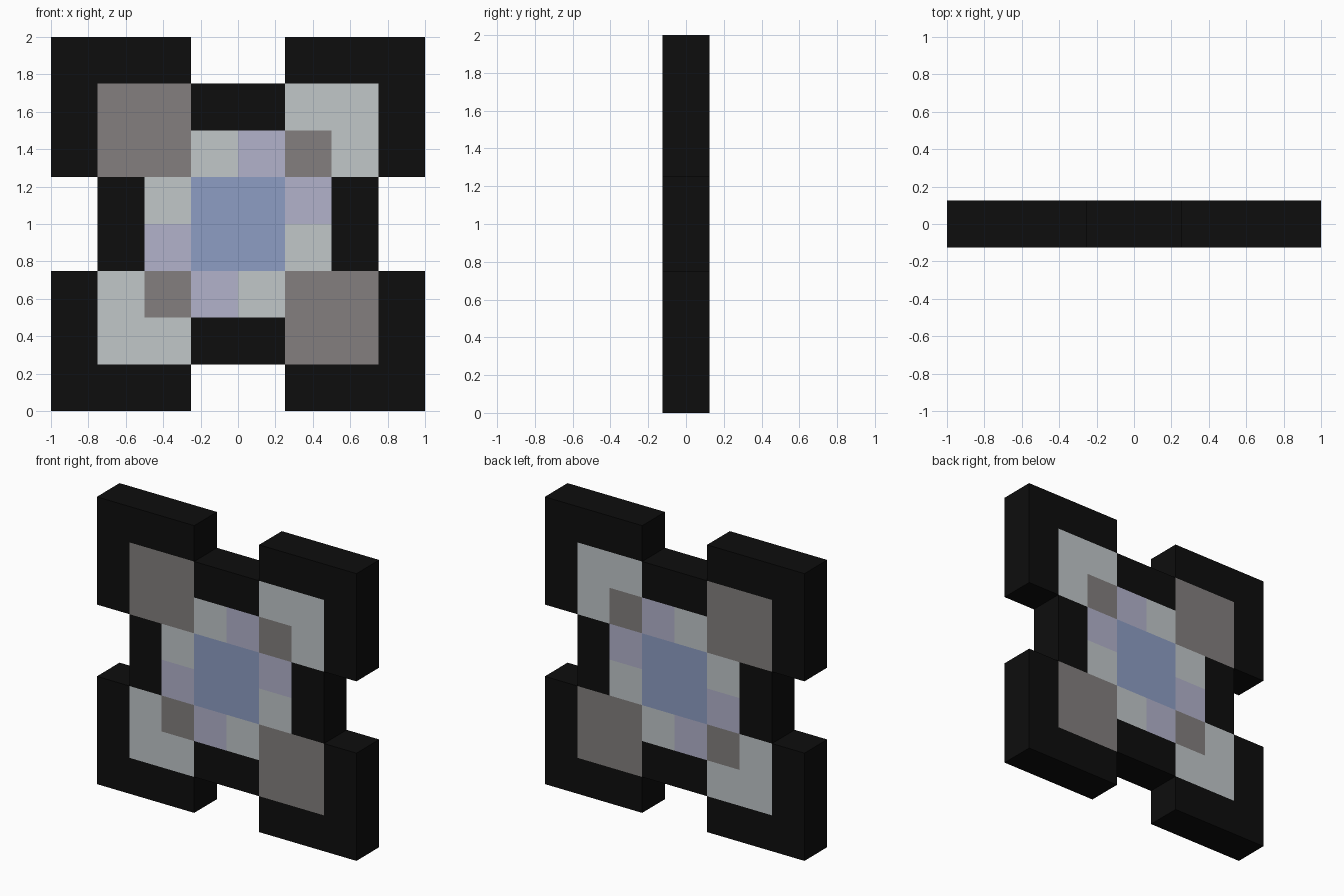
import bpy, bmesh

if "Cube" in bpy.data.objects:
    bpy.data.objects.remove(bpy.data.objects["Cube"])

def linear(c):
    c /= 255
    return c / 12.92 if c <= 0.04045 else ((c + 0.055) / 1.055) ** 2.4

# One material per colour, keyed by the letter used in the pattern
COLOURS = {
    "K": ("black", (13, 13, 13)),
    "G": ("warm_grey", (131, 127, 126)),
    "L": ("pale_grey", (193, 199, 201)),
    "V": ("lavender", (178, 178, 203)),
    "B": ("soft_blue", (141, 157, 195)),
}
KEYS = list(COLOURS)

# Top half of the square pattern; the bottom half is the same turned by 180 degrees
TOP = ["KKK..KKK",
       "KGGKKLLK",
       "KGGLVGLK",
       ".KLBBVK."]
ROWS = TOP + [row[::-1] for row in reversed(TOP)]
CELL, HALF_DEPTH = 0.25, 0.125

# Front sheet made of square cells, coloured by the pattern
bm = bmesh.new()
for r, row in enumerate(ROWS):
    for c, key in enumerate(row):
        if key == ".":
            continue
        x, z = -1 + c * CELL, 2 - (r + 1) * CELL
        corners = [(x, z), (x + CELL, z), (x + CELL, z + CELL), (x, z + CELL)]
        face = bm.faces.new([bm.verts.new((px, -HALF_DEPTH, pz)) for px, pz in corners])
        face.material_index = KEYS.index(key)
bmesh.ops.remove_doubles(bm, verts=bm.verts, dist=0.001)

# Extrude to full depth; the back repeats the pattern
result = bmesh.ops.extrude_face_region(bm, geom=bm.faces[:], use_keep_orig=True)
back = [v for v in result["geom"] if isinstance(v, bmesh.types.BMVert)]
bmesh.ops.translate(bm, verts=back, vec=(0, 2 * HALF_DEPTH, 0))
bmesh.ops.recalc_face_normals(bm, faces=bm.faces)

# The rim is black all the way round
for face in bm.faces:
    if abs(face.normal.y) < 0.5:
        face.material_index = 0

mesh = bpy.data.meshes.new("patterned_plaque")
bm.to_mesh(mesh)
bm.free()
for name, rgb in COLOURS.values():
    mat = bpy.data.materials.new(name)
    mat.diffuse_color = (*[linear(v) for v in rgb], 1)
    mat.use_nodes = True
    mat.node_tree.nodes["Principled BSDF"].inputs["Base Color"].default_value = mat.diffuse_color
    mesh.materials.append(mat)
bpy.context.collection.objects.link(bpy.data.objects.new("patterned_plaque", mesh))
